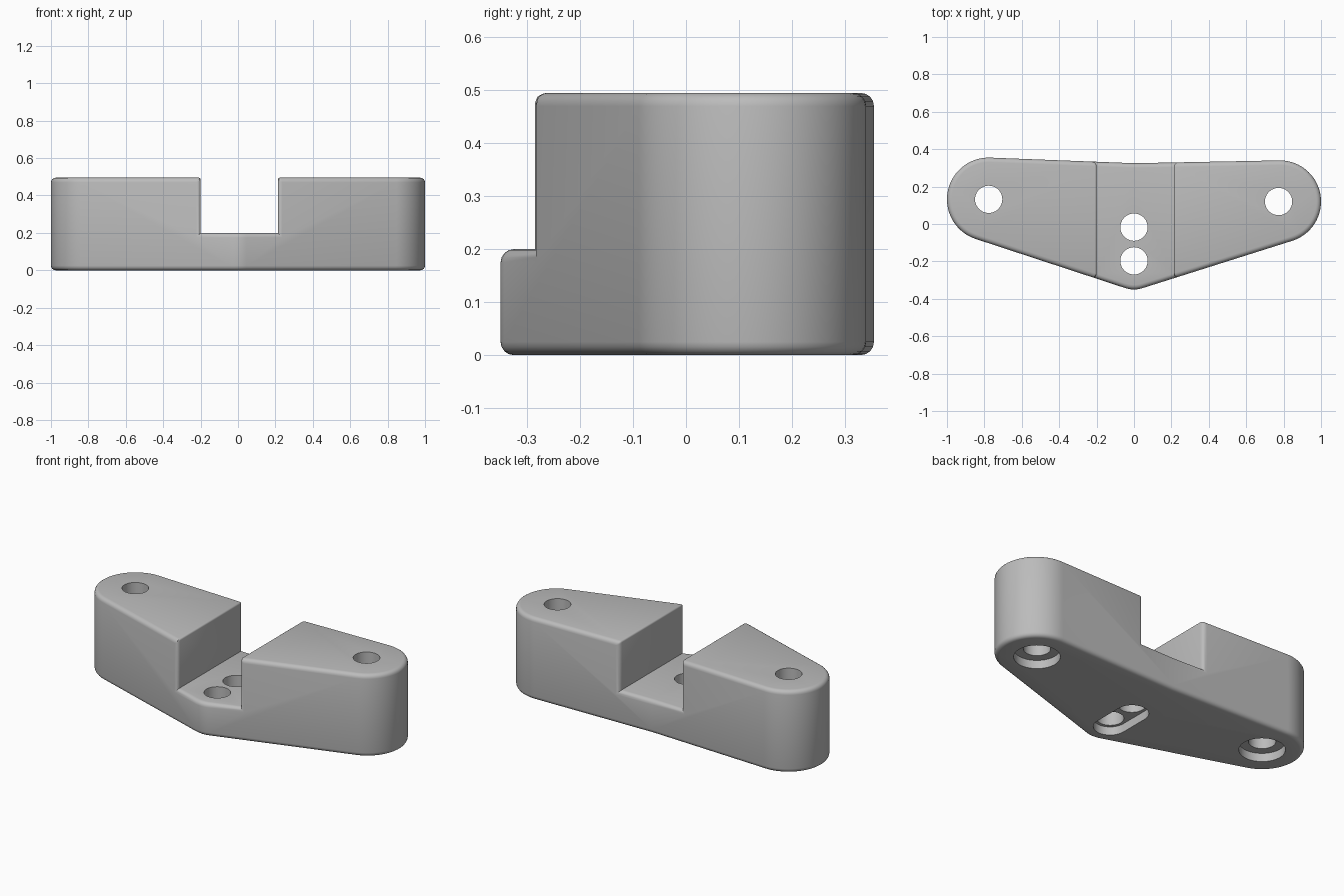
import bpy, bmesh, math
from mathutils import Vector

if "Cube" in bpy.data.objects:
    bpy.data.objects.remove(bpy.data.objects["Cube"], do_unlink=True)

HEIGHT, FLOOR, FILLET = 0.495, 0.2, 0.025
SLOT_LEFT, SLOT_RIGHT = -0.2, 0.213

grey = bpy.data.materials.new("light grey metal")
grey.use_nodes = True
grey.diffuse_color = (0.5, 0.5, 0.5, 1)
grey.node_tree.nodes["Principled BSDF"].inputs["Base Color"].default_value = (0.5, 0.5, 0.5, 1)


def arc(cx, cy, r, start, end, steps):
    """Points along an arc, angles in degrees."""
    angles = [math.radians(start + (end - start) * i / steps) for i in range(steps + 1)]
    return [(cx + r * math.cos(a), cy + r * math.sin(a)) for a in angles]


def prism(name, outline, z0, z1):
    """Extrude a counter-clockwise outline between two heights."""
    bm = bmesh.new()
    base = bm.faces.new([bm.verts.new((x, y, z0)) for x, y in outline])
    extruded = bmesh.ops.extrude_face_region(bm, geom=[base], use_keep_orig=True)
    top = [g for g in extruded["geom"] if isinstance(g, bmesh.types.BMVert)]
    bmesh.ops.translate(bm, verts=top, vec=Vector((0, 0, z1 - z0)))
    bmesh.ops.recalc_face_normals(bm, faces=bm.faces)
    mesh = bpy.data.meshes.new(name)
    bm.to_mesh(mesh)
    bm.free()
    obj = bpy.data.objects.new(name, mesh)
    bpy.context.collection.objects.link(obj)
    return obj


def apply(obj, mod):
    bpy.context.view_layer.objects.active = obj
    bpy.ops.object.modifier_apply(modifier=mod.name)


def cut(obj, name, outline, z0, z1):
    """Subtract a prism and discard the cutter."""
    cutter = prism(name, outline, z0, z1)
    cutter.hide_render = True
    mod = obj.modifiers.new(name, "BOOLEAN")
    mod.operation = "DIFFERENCE"
    mod.solver = "EXACT"
    mod.object = cutter
    apply(obj, mod)
    bpy.data.objects.remove(cutter, do_unlink=True)


# Body outline: two round ends, blunt nose at the front, shallow dip at the back
nose = arc(0, -0.2, 0.15, 252.2, 287.8, 8)
left_end = arc(0.78, 0.12, 0.22, -72.2, 91.2, 36)
right_end = arc(-0.777, 0.132, 0.223, 87.8, 252.2, 36)
body = prism("bracket_body", nose + left_end + [(0, 0.325)] + right_end, 0, HEIGHT)
body.data.materials.append(grey)

# Channel across the middle
cut(body, "channel", [(SLOT_LEFT, -1), (SLOT_RIGHT, -1), (SLOT_RIGHT, 1), (SLOT_LEFT, 1)],
    FLOOR, 1)

# Fillet the outer convex edges, with a finer round along the channel rims
bm = bmesh.new()
bm.from_mesh(body.data)
weight = bm.edges.layers.float.new("bevel_weight_edge")
for e in bm.edges:
    if len(e.link_faces) == 2 and e.is_convex and e.calc_face_angle() > math.radians(40):
        rim = all(v.co.z > HEIGHT - 0.001 and SLOT_LEFT - 0.001 < v.co.x < SLOT_RIGHT + 0.001
                  for v in e.verts)
        e[weight] = 0.4 if rim else 1.0
bm.to_mesh(body.data)
bm.free()
bevel = body.modifiers.new("fillet", "BEVEL")
bevel.limit_method = "WEIGHT"
bevel.width = FILLET
bevel.segments = 4
bevel.use_clamp_overlap = False
apply(body, bevel)

# Bolt holes through the body
for x, y in [(-0.777, 0.132), (0.773, 0.12), (0, -0.017), (0, -0.197)]:
    cut(body, "bolt_hole", arc(x, y, 0.073, 0, 350, 35), -1, 1)

# Round recesses under the ends, a long recess under the middle pair
for x, y in [(-0.777, 0.132), (0.773, 0.12)]:
    cut(body, "end_recess", arc(x, y, 0.124, 0, 352, 44), -1, 0.05)
cut(body, "middle_recess",
    arc(0, -0.017, 0.09, 0, 180, 18) + arc(0, -0.197, 0.09, 180, 360, 18), -1, 0.05)

bpy.ops.object.select_all(action="DESELECT")
body.select_set(True)
bpy.context.view_layer.objects.active = body
bpy.ops.object.shade_smooth_by_angle(angle=math.radians(32))
